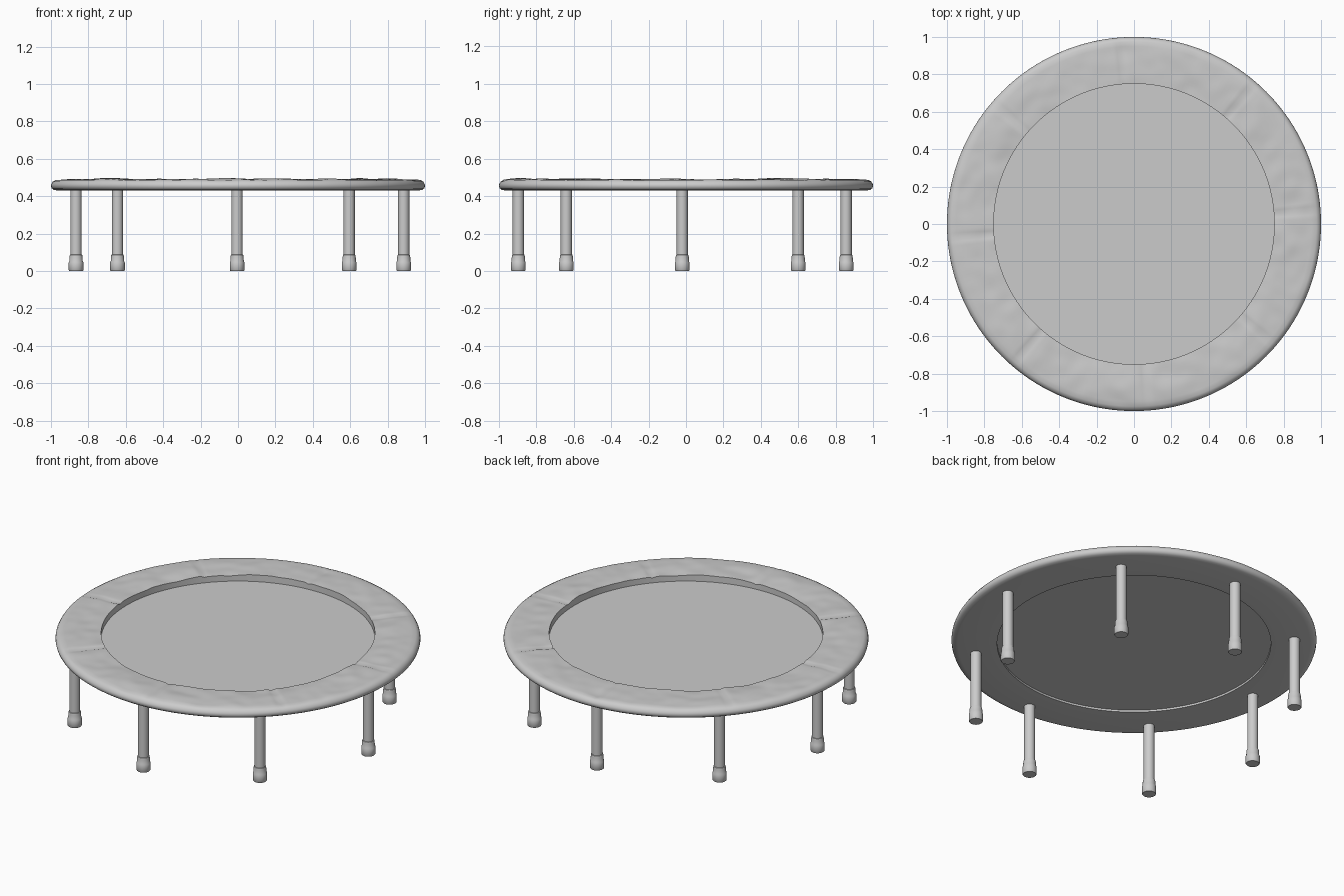
import bpy, bmesh, math
from mathutils import Vector, noise

cube = bpy.data.objects.get("Cube")
if cube:
    bpy.data.objects.remove(cube, do_unlink=True)

grey = bpy.data.materials.new("plain grey")
grey.use_nodes = True
colour = (0.6, 0.6, 0.6, 1)
grey.diffuse_color = colour
grey.node_tree.nodes["Principled BSDF"].inputs["Base Color"].default_value = colour


def lathe(name, profile, steps, closed=False, centre=(0, 0), shape=None, angle=40):
    """Turn a (radius, height) profile around z; shape can move each point."""
    bm = bmesh.new()
    rings = []
    for i in range(steps):
        a = math.tau * i / steps
        ring = []
        for r, z in profile:
            if shape:
                r, z = shape(r, z, a)
            ring.append(bm.verts.new((r * math.cos(a), r * math.sin(a), z)))
        rings.append(ring)
    n = len(profile)
    for i in range(steps):
        p, q = rings[i], rings[(i + 1) % steps]
        for j in range(n if closed else n - 1):
            k = (j + 1) % n
            bm.faces.new((p[j], q[j], q[k], p[k]))
    if not closed:
        bm.faces.new([ring[0] for ring in rings])
        bm.faces.new([ring[-1] for ring in rings])
    bmesh.ops.recalc_face_normals(bm, faces=bm.faces)
    mesh = bpy.data.meshes.new(name)
    bm.to_mesh(mesh)
    bm.free()
    mesh.materials.append(grey)
    ob = bpy.data.objects.new(name, mesh)
    ob.location = (*centre, 0)
    bpy.context.collection.objects.link(ob)
    bpy.ops.object.select_all(action="DESELECT")
    ob.select_set(True)
    bpy.context.view_layer.objects.active = ob
    bpy.ops.object.shade_smooth_by_angle(angle=math.radians(angle))
    return ob


# Padded ring: soft wrinkles on top and a stitched seam between sections
def wrinkle(r, z, a):
    if z < 0.465:
        return r, z
    p = Vector((r * math.cos(a), r * math.sin(a), 0))
    fade = min(1, max(0, (1.0 - r) / 0.06))
    bump = 0.007 * noise.noise(p * 5) + 0.004 * noise.noise(p * 13)
    section = math.tau / 8
    off = (a - math.radians(4) + section / 2) % section - section / 2
    seam = 0.007 * math.exp(-(off * r / 0.012) ** 2)
    return r, z + fade * (bump - seam)


top = [(0.75 + 0.2 * i / 12, 0.488 + 0.003 * math.sin(math.pi * i / 12)) for i in range(13)]
edge = [(0.975, 0.486), (0.99, 0.478), (0.998, 0.465), (1.0, 0.455),
        (0.996, 0.442), (0.985, 0.434), (0.965, 0.43)]
lathe("padded_ring", top + edge + [(0.75, 0.43)], 256, True, shape=wrinkle, angle=50)

# Jumping mat
lathe("jumping_mat", [(0.755, 0.442), (0.755, 0.451)], 128)

# Legs with rubber feet
leg_profile = [(0.03, 0.05), (0.03, 0.445)]
foot_profile = [(0.036, 0), (0.039, 0.004), (0.039, 0.046), (0.036, 0.052),
                (0.035, 0.075), (0.033, 0.086), (0.029, 0.088)]
for i in range(8):
    a = math.tau * i / 8
    spot = (0.01 + 0.876 * math.cos(a), -0.02 + 0.876 * math.sin(a))
    if i % 2:
        spot = (spot[0] - 0.035, spot[1])
    elif i % 4 == 2:
        spot = (-0.005, spot[1])
    lathe(f"leg_{i + 1}", leg_profile, 24, centre=spot)
    lathe(f"rubber_foot_{i + 1}", foot_profile, 24, centre=spot)
